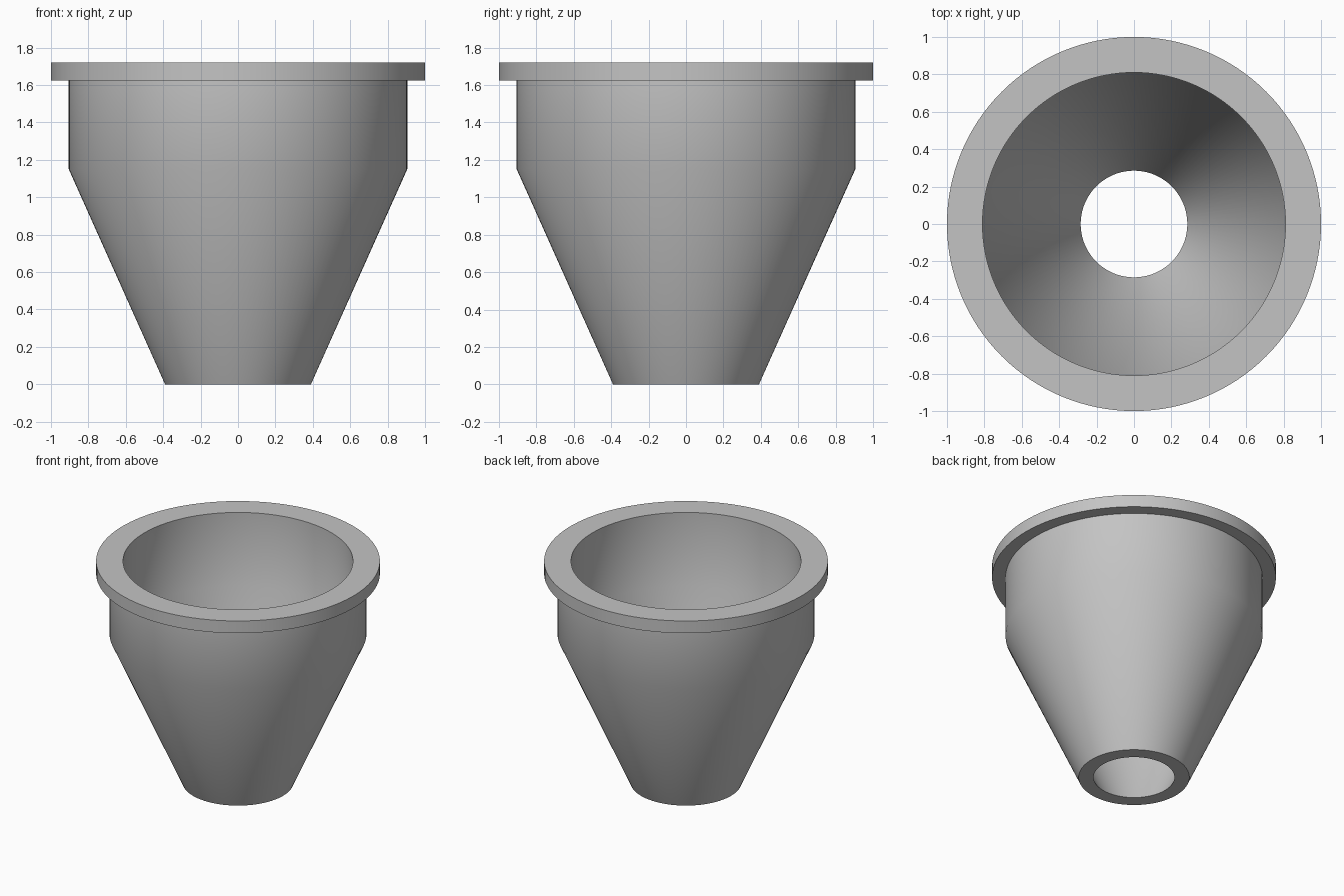
import bpy
import bmesh
from math import radians, tau
from mathutils import Matrix, Vector

cube = bpy.data.objects.get("Cube")
if cube:
    bpy.data.objects.remove(cube, do_unlink=True)

GREY = (0.55, 0.55, 0.55, 1)
SEGMENTS = 128

mat = bpy.data.materials.new("light_grey")
mat.use_nodes = True
mat.diffuse_color = GREY
mat.node_tree.nodes["Principled BSDF"].inputs["Base Color"].default_value = GREY


def lathe(name, profile):
    """Spin a closed (radius, height) profile around the z axis."""
    bm = bmesh.new()
    verts = [bm.verts.new((r, 0, z)) for r, z in profile]
    edges = [bm.edges.new((verts[i - 1], verts[i])) for i in range(len(verts))]
    bmesh.ops.spin(bm, geom=verts + edges, cent=(0, 0, 0), axis=(0, 0, 1),
                   angle=tau, steps=SEGMENTS, use_merge=True)
    bmesh.ops.remove_doubles(bm, verts=bm.verts, dist=0.0001)
    bmesh.ops.recalc_face_normals(bm, faces=bm.faces)
    mesh = bpy.data.meshes.new(name)
    bm.to_mesh(mesh)
    bm.free()
    mesh.materials.append(mat)
    obj = bpy.data.objects.new(name, mesh)
    bpy.context.collection.objects.link(obj)
    bpy.ops.object.select_all(action="DESELECT")
    obj.select_set(True)
    bpy.context.view_layer.objects.active = obj
    bpy.ops.object.shade_smooth_by_angle(angle=radians(30))
    return obj


# Hollow hopper: open bottom, conical wall, straight collar and rim flange
lathe("hopper_shell", [
    (0.39, 0), (0.905, 1.15), (0.905, 1.625), (1, 1.625),
    (1, 1.72), (0.81, 1.72), (0.81, 1.15), (0.285, 0),
])
